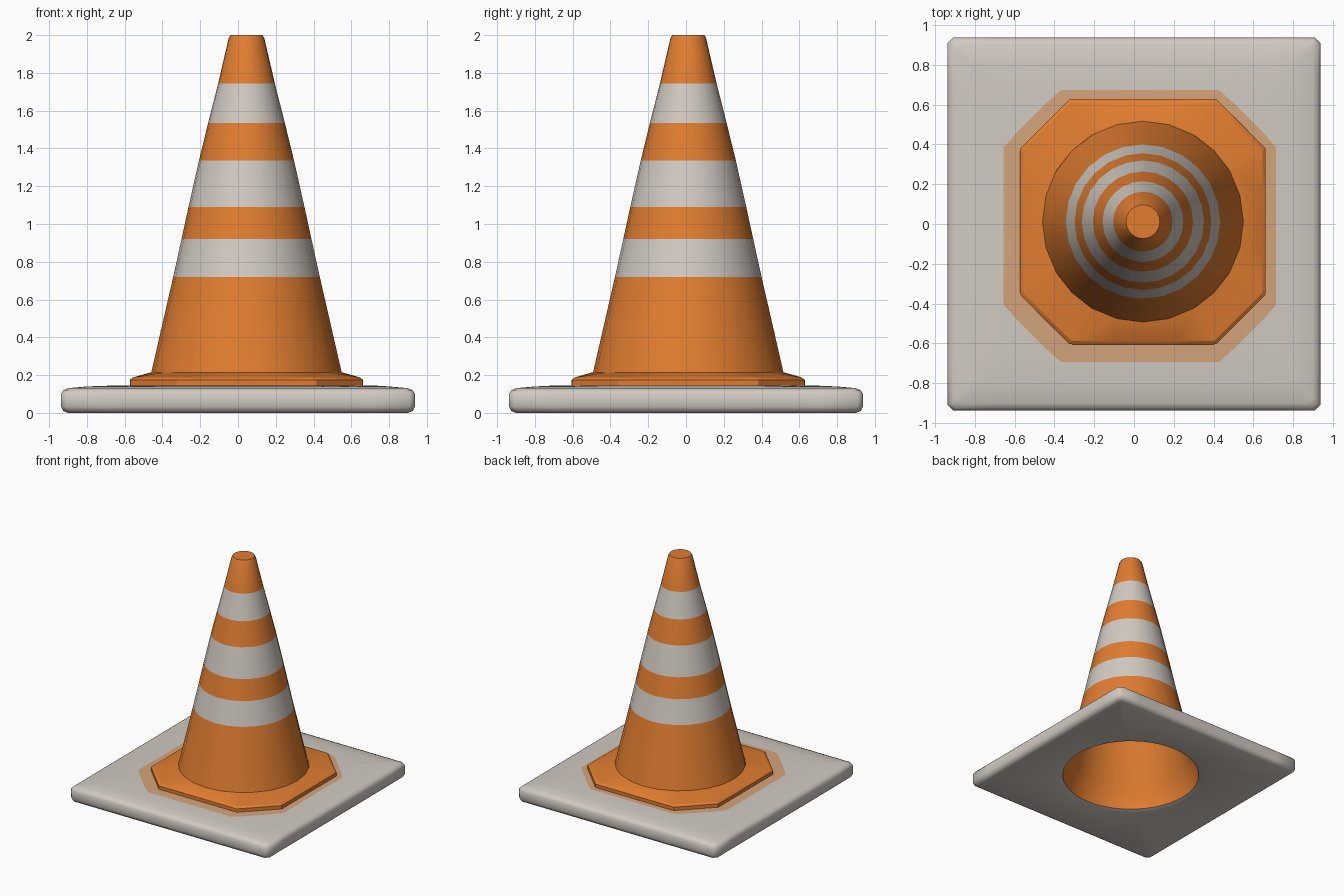
import bpy, bmesh, math

if "Cube" in bpy.data.objects:
    bpy.data.objects.remove(bpy.data.objects["Cube"])


def material(name, rgb):
    m = bpy.data.materials.new(name)
    m.diffuse_color = (*rgb, 1)
    m.use_nodes = True
    m.node_tree.nodes["Principled BSDF"].inputs["Base Color"].default_value = m.diffuse_color
    return m


ORANGE = material("orange", (0.75, 0.205, 0.03))
WHITE = material("warm white", (0.64, 0.59, 0.54))
PALE = material("pale orange", (0.66, 0.37, 0.20))
CX, CY = 0.045, 0.012          # the cone stands slightly off centre


def uniform(n):
    return [2 * math.pi * i / n for i in range(n)]


def circle(r, z, angles, cx=CX, cy=CY):
    return [(cx + r * math.cos(a), cy + r * math.sin(a), z) for a in angles]


def cut_square(h, k, z, angles, cx=0, cy=0):
    """Square of half width h with its corners cut where |x|+|y| = k."""
    pts = []
    for a in angles:
        c, s = abs(math.cos(a)), abs(math.sin(a))
        t = min(h / max(c, s), k / (c + s))
        pts.append((cx + t * math.cos(a), cy + t * math.sin(a), z))
    return pts


def loft(name, rings, mats, band_mat=lambda i: 0, cap_first=False, cap_last=False, angle=35):
    bm = bmesh.new()
    loops = [[bm.verts.new(p) for p in ring] for ring in rings]
    n = len(loops[0])
    for j, (a, b) in enumerate(zip(loops, loops[1:])):
        for i in range(n):
            k = (i + 1) % n
            bm.faces.new((a[i], a[k], b[k], b[i])).material_index = band_mat(j)
    if cap_first:
        bm.faces.new(loops[0][::-1])
    if cap_last:
        bm.faces.new(loops[-1])
    me = bpy.data.meshes.new(name)
    bm.to_mesh(me)
    bm.free()
    for m in mats:
        me.materials.append(m)
    ob = bpy.data.objects.new(name, me)
    bpy.context.collection.objects.link(ob)
    bpy.ops.object.select_all(action='DESELECT')
    ob.select_set(True)
    bpy.context.view_layer.objects.active = ob
    bpy.ops.object.shade_smooth_by_angle(angle=math.radians(angle))
    return ob


# Square base plate with a round hole and a pale painted halo on top
corner = math.atan2(0.91, 0.937)
A = sorted(uniform(48) + [q * math.pi / 2 + s * (math.pi / 4 - corner) + math.pi / 4
                          for q in range(4) for s in (-1, 1)])
base_rings = [circle(0.55, 0.015, A), circle(0.59, 0.002, A)]
for h, z in ((0.90, 0.0), (0.925, 0.01), (0.937, 0.035), (0.937, 0.10),
             (0.925, 0.12), (0.90, 0.131), (0.80, 0.140)):
    base_rings.append(cut_square(h, 2 * h - 0.027, z, A))
base_rings += [cut_square(0.685, 1.09, 0.145, A, 0.03, -0.01), circle(0.54, 0.147, A)]
loft("base_plate", base_rings, [WHITE, PALE],
     lambda j: 1 if j == len(base_rings) - 2 else 0, angle=50)

# Eight-sided collar, with points on its true corners
co = math.atan2(0.37, 0.613)
B = sorted(uniform(24) + [(q * math.pi / 2 + s * co) % (2 * math.pi)
                          for q in range(4) for s in (-1, 1)])
loft("collar", [cut_square(0.617, 0.985, 0.14, B, CX, CY),
                cut_square(0.617, 0.985, 0.175, B, CX, CY),
                cut_square(0.600, 0.960, 0.188, B, CX, CY),
                circle(0.505, 0.215, B)], [ORANGE], angle=25)

# Striped cone body: every other band above the skirt is white
C = uniform(24)
profile = [(0.505, 0.21), (0.388, 0.72), (0.344, 0.92), (0.307, 1.09), (0.252, 1.335),
           (0.203, 1.535), (0.150, 1.745), (0.094, 1.985), (0.085, 2.0)]
loft("cone_body", [circle(r, z, C) for r, z in profile], [ORANGE, WHITE],
     lambda j: 1 if j in (1, 3, 5) else 0, cap_last=True)

# Hollow inside, from the closed top down to the hole in the base
inner = [(0.075, 1.98), (0.483, 0.21), (0.53, 0.14), (0.55, 0.015)]
loft("inner_wall", [circle(r, z, A) for r, z in inner], [ORANGE], cap_first=True)
